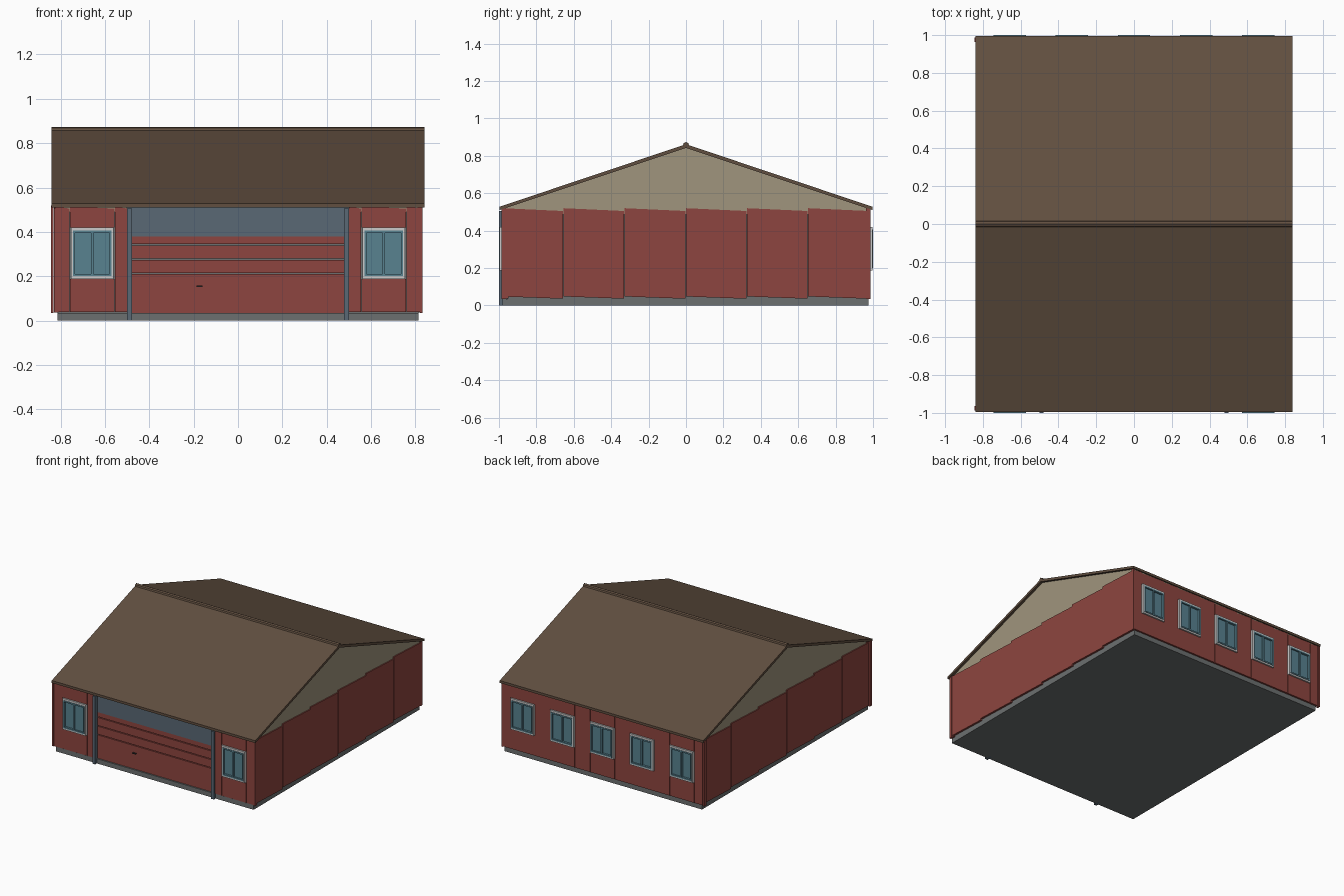
import bpy

if "Cube" in bpy.data.objects:
    bpy.data.objects.remove(bpy.data.objects["Cube"])

def mat(name, *rgb):
    m = bpy.data.materials.new(name)
    m.diffuse_color = (*rgb, 1)
    m.use_nodes = True
    m.node_tree.nodes["Principled BSDF"].inputs["Base Color"].default_value = m.diffuse_color
    return m

RED = mat("red_siding", .27, .06, .05)
BEIGE = mat("beige_gable", .35, .30, .205)
BROWN = mat("brown_roof", .12, .078, .051)
STEEL = mat("blue_grey_steel", .10, .14, .178)
GLASS = mat("teal_glass", .098, .223, .279)
WHITE = mat("white_trim", .85, .85, .83)
GREY = mat("grey_concrete", .15, .16, .16)
DARK = mat("dark_handle", .03, .03, .03)


def mesh(name, verts, faces, m):
    me = bpy.data.meshes.new(name)
    me.from_pydata(verts, [], faces)
    me.materials.append(m)
    ob = bpy.data.objects.new(name, me)
    bpy.context.collection.objects.link(ob)
    # consistent outward normals
    import bmesh
    bm = bmesh.new()
    bm.from_mesh(me)
    bmesh.ops.recalc_face_normals(bm, faces=bm.faces)
    bm.to_mesh(me)
    bm.free()
    return ob


def prism(name, profile, axis, a, b, m):
    """Extrude a 2D profile along x (profile = y,z) or y (profile = x,z)."""
    n = len(profile)
    put = (lambda p, t: (t, p[0], p[1])) if axis == 'x' else (lambda p, t: (p[0], t, p[1]))
    verts = [put(p, t) for t in (a, b) for p in profile]
    faces = [tuple(range(n)), tuple(range(n, 2 * n))]
    faces += [(i, (i + 1) % n, (i + 1) % n + n, i + n) for i in range(n)]
    return mesh(name, verts, faces, m)


def box(name, x0, x1, y0, y1, z0, z1, m):
    return prism(name, [(x0, z0), (x1, z0), (x1, z1), (x0, z1)], 'y', y0, y1, m)


# Foundation and inner wall core
box("foundation", -.815, .815, -.98, .975, 0, .035, GREY)
box("wall_core", -.815, .815, -.955, .972, .03, .51, GREY)

# Side walls: six siding panels with slightly slanted edges, plus gables
W = .327
for s, side in ((1, "right"), (-1, "left")):
    for i in range(6):
        a = -.982 + i * W
        b = a + W - .003
        if s < 0:
            a, b = b, a
        prism(f"{side}_siding_panel", [(a, .048), (b, .036), (b, .505), (a, .52)],
              'x', s * .81, s * .83, RED)
    prism(f"{side}_gable", [(-.98, .49), (.98, .49), (.98, .522), (0, .845), (-.98, .522)],
          'x', s * .805, s * .822, BEIGE)
    # corner trims
    for y in (-.975, .975):
        box(f"{side}_corner_trim", s * .832 - .012, s * .832, y - .012, y + .012, .035, .52, RED)


# Front and back walls
def wall_panel(name, x0, x1, s, z0, z1, slant=0):
    y = sorted((s * .95, s * .985))
    prism(name, [(x0, z0), (x1, z0), (x1, z1 - slant), (x0, z1)], 'y', y[0], y[1], RED)


def window(x, s, name):
    def part(n, x0, x1, z0, z1, d, m):
        y = sorted((s * .95, s * d))
        box(f"{name}_{n}", x + x0, x + x1, y[0], y[1], z0, z1, m)
    # surround, frame strips, two sliding panes and mullion
    part("trim_top", -.096, .096, .406, .42, .996, WHITE)
    part("trim_bottom", -.096, .096, .188, .20, .996, WHITE)
    for k in (-1, 1):
        part("trim_side", min(k * .086, k * .096), max(k * .086, k * .096), .20, .406, .996, WHITE)
        part("frame_side", min(k * .078, k * .086), max(k * .078, k * .086), .20, .406, 1.0, GLASS)
    part("frame_top", -.086, .086, .396, .406, 1.0, GLASS)
    part("frame_bottom", -.086, .086, .20, .21, 1.0, GLASS)
    part("pane_left", -.078, 0, .21, .396, .985, GLASS)
    part("pane_right", 0, .078, .21, .396, .989, GLASS)
    part("mullion", -.006, .006, .21, .396, .998, GLASS)


def window_bay(x, s, name):
    wall_panel(f"{name}_panel_above", x - .1, x + .1, s, .42, .515, .01)
    wall_panel(f"{name}_panel_below", x - .1, x + .1, s, .038, .188)
    window(x, s, f"{name}_window")


for k in (-1, 1):
    window_bay(k * .657, -1, "front")
    for a, b in ((.76, .825), (.50, .554)):
        wall_panel("front_panel", min(k * a, k * b), max(k * a, k * b), -1, .038, .515, .01)
    wall_panel("back_end_panel", min(k * .76, k * .825), max(k * .76, k * .825), 1, .038, .515, .01)
    box("front_eave_board", min(k * .5, k * .815), max(k * .5, k * .815), -.98, -.95, .49, .517, BEIGE)
box("back_eave_board", -.815, .815, .95, .98, .49, .517, BEIGE)
for i in range(5):
    x = -.657 + i * .3285
    window_bay(x, 1, "back")
    if i < 4:
        wall_panel("back_panel", x + .102, x + .2265, 1, .038, .515, .01)

# Garage door: stacked sections with narrow gaps, posts, header and handle
levels = [.02, .085, .15, .215, .28, .345, .38]
for i, (a, b) in enumerate(zip(levels, levels[1:])):
    gap = .006 if i >= 2 and i < 5 else 0
    box("door_section", -.48, .48, -.97, -.955, a, b - gap, RED)
box("door_header", -.50, .50, -.972, -.95, .38, .522, STEEL)
for k in (-1, 1):
    box("door_post", k * .49 - .011, k * .49 + .011, -1.0, -.95, 0, .505, STEEL)
box("door_handle", -.187, -.16, -.98, -.968, .151, .158, DARK)

# Roof slopes and ridge cap
for s, name in ((-1, "front"), (1, "back")):
    prism(f"{name}_roof_slope", [(s * .996, .51), (s * .996, .528), (0, .862), (0, .842)],
          'x', -.84, .84, BROWN)
prism("ridge_cap", [(-.018, .85), (-.012, .868), (0, .874), (.012, .868), (.018, .85)],
      'x', -.84, .84, BROWN)
